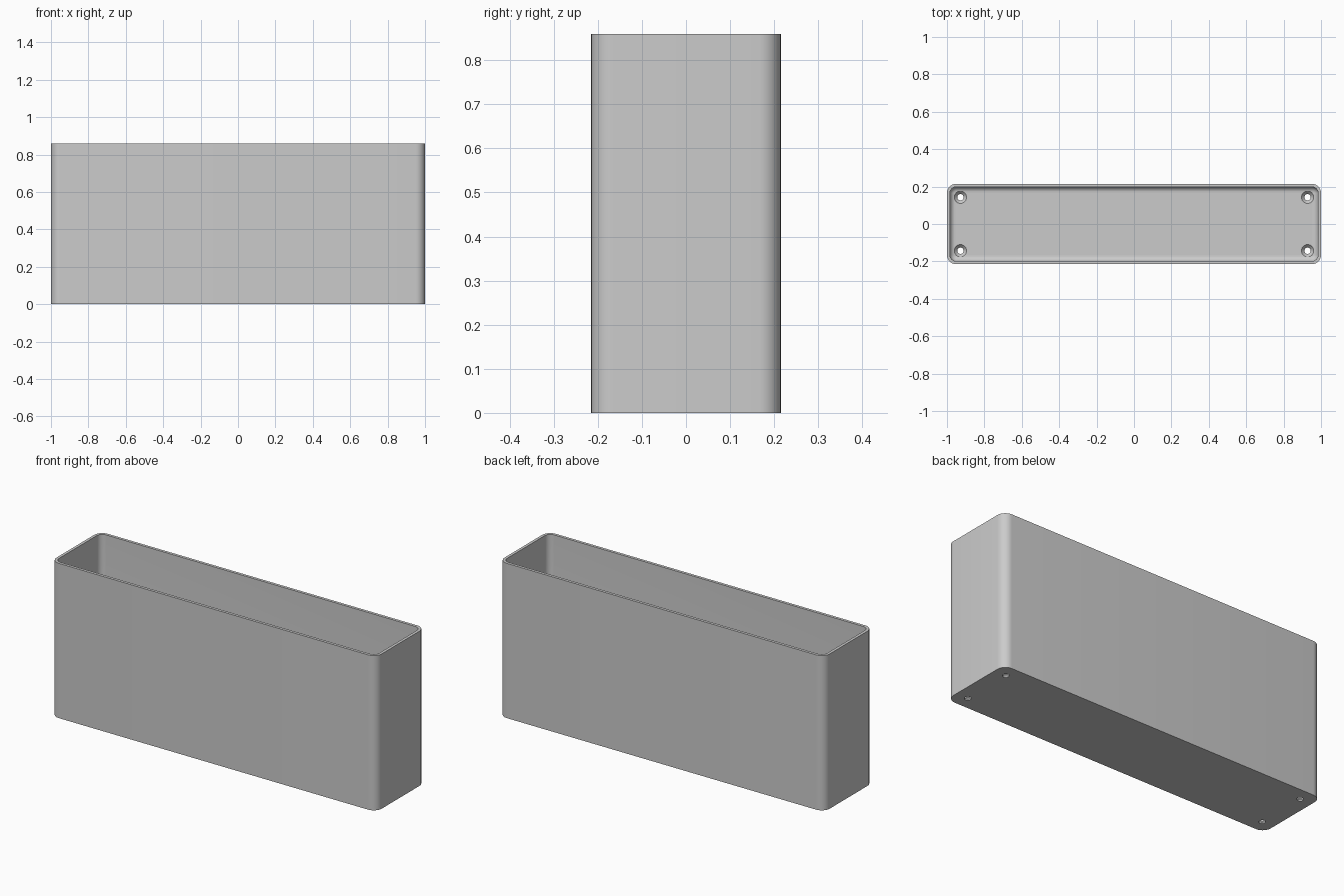
import bpy, bmesh, math

cube = bpy.data.objects.get("Cube")
if cube:
    bpy.data.objects.remove(cube, do_unlink=True)

LENGTH, DEPTH, HEIGHT = 2.0, 0.43, 0.86
WALL, FLOOR, CORNER, FILLET = 0.016, 0.025, 0.05, 0.03
STEPS = 10

grey = bpy.data.materials.new("plain grey")
grey.use_nodes = True
colour = (0.6, 0.6, 0.6, 1)
grey.diffuse_color = colour
grey.node_tree.nodes["Principled BSDF"].inputs["Base Color"].default_value = colour


def rounded_ring(bm, inset, z):
    """Rounded rectangle of vertices, inset from the outer wall."""
    r = max(CORNER - inset, 0.004)
    cx, cy = LENGTH / 2 - inset - r, DEPTH / 2 - inset - r
    ring = []
    for quarter, (sx, sy) in enumerate([(1, 1), (-1, 1), (-1, -1), (1, -1)]):
        for i in range(STEPS + 1):
            a = (quarter + i / STEPS) * math.pi / 2
            ring.append(bm.verts.new((sx * cx + r * math.cos(a), sy * cy + r * math.sin(a), z)))
    return ring


def bridge(bm, a, b):
    n = len(a)
    for i in range(n):
        j = (i + 1) % n
        bm.faces.new((a[i], a[j], b[j], b[i]))


def finish(bm, name):
    bmesh.ops.recalc_face_normals(bm, faces=bm.faces)
    mesh = bpy.data.meshes.new(name)
    bm.to_mesh(mesh)
    bm.free()
    mesh.materials.append(grey)
    obj = bpy.data.objects.new(name, mesh)
    bpy.context.collection.objects.link(obj)
    return obj


# Open box: outer wall, rim, inner wall and a rounded edge around the floor
bm = bmesh.new()
sections = [(0, 0), (0, HEIGHT), (WALL, HEIGHT)]
for i in range(7):
    a = i / 6 * math.pi / 2
    sections.append((WALL + FILLET * (1 - math.cos(a)), FLOOR + FILLET * (1 - math.sin(a))))
rings = [rounded_ring(bm, inset, z) for inset, z in sections]
for lower, upper in zip(rings, rings[1:]):
    bridge(bm, lower, upper)
bm.faces.new(rings[0])
bm.faces.new(rings[-1])
box = finish(bm, "open_box")

# Countersunk screw holes near the floor corners
bm = bmesh.new()
profile = [(0.017, -0.02), (0.017, 0.007), (0.033, FLOOR), (0.033, FLOOR + 0.05)]
for sx in (-1, 1):
    for sy in (-1, 1):
        loops = [[bm.verts.new((sx * 0.928 + r * math.cos(k * math.tau / 32),
                                sy * 0.143 + r * math.sin(k * math.tau / 32), z))
                  for k in range(32)] for r, z in profile]
        for lower, upper in zip(loops, loops[1:]):
            bridge(bm, lower, upper)
        bm.faces.new(loops[0])
        bm.faces.new(loops[-1])
cutter = finish(bm, "screw_hole_cutter")
cutter.hide_render = True

cut = box.modifiers.new("screw holes", "BOOLEAN")
cut.operation = "DIFFERENCE"
cut.solver = "EXACT"
cut.object = cutter

bpy.ops.object.select_all(action="DESELECT")
box.select_set(True)
bpy.context.view_layer.objects.active = box
bpy.ops.object.modifier_apply(modifier=cut.name)
bpy.data.objects.remove(cutter, do_unlink=True)
bpy.ops.object.shade_smooth_by_angle(angle=math.radians(30))
